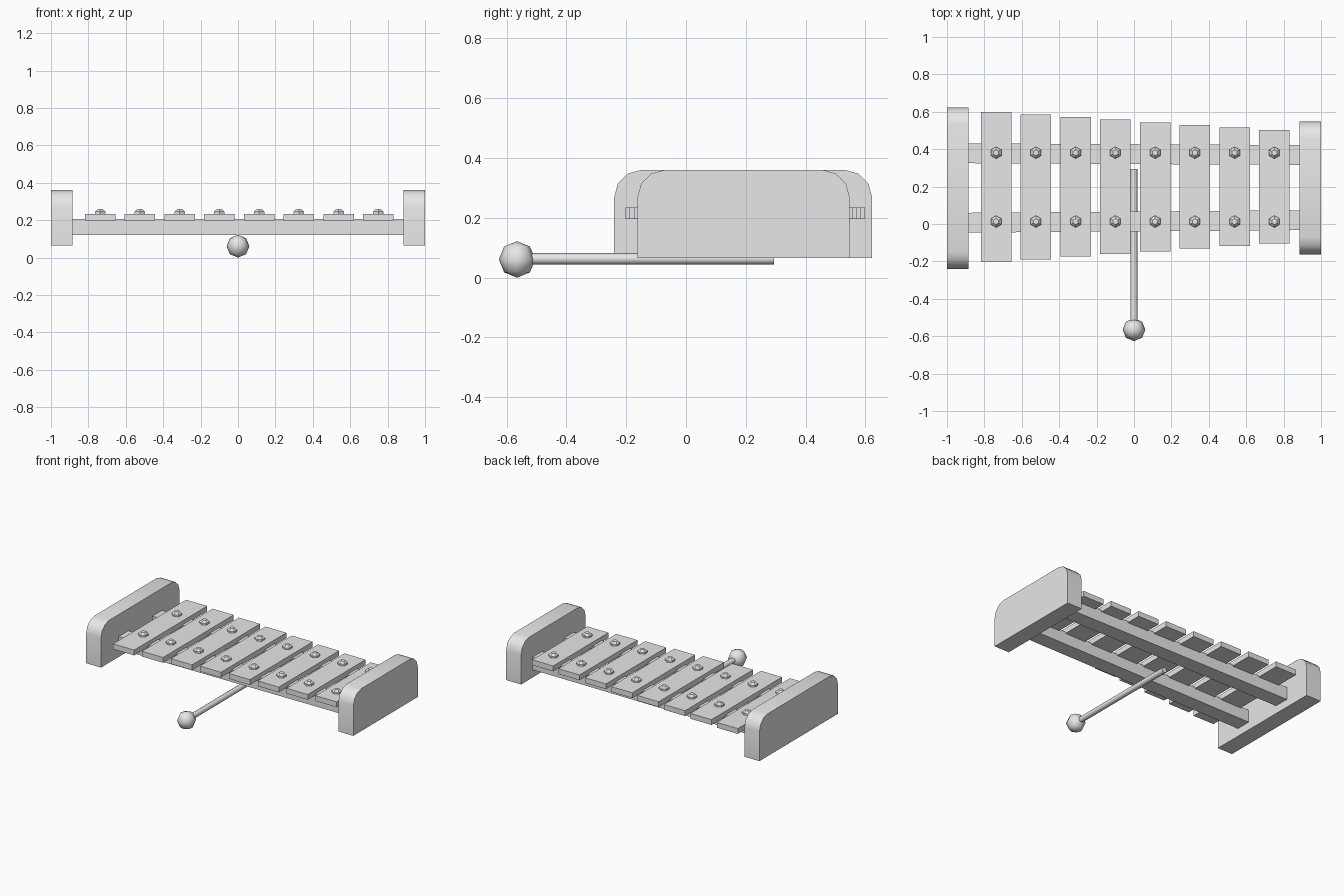
import bpy, bmesh, math
from mathutils import Matrix, Vector

cube = bpy.data.objects.get("Cube")
if cube:
    bpy.data.objects.remove(cube, do_unlink=True)

grey = bpy.data.materials.new("plain grey")
grey.use_nodes = True
grey.diffuse_color = (0.8, 0.8, 0.8, 1)
grey.node_tree.nodes["Principled BSDF"].inputs["Base Color"].default_value = (0.8, 0.8, 0.8, 1)


def finish(name, bm, angle=None):
    """Turn a bmesh into a named object, smooth below the given angle."""
    bmesh.ops.recalc_face_normals(bm, faces=bm.faces)
    mesh = bpy.data.meshes.new(name)
    bm.to_mesh(mesh)
    bm.free()
    mesh.materials.append(grey)
    obj = bpy.data.objects.new(name, mesh)
    bpy.context.scene.collection.objects.link(obj)
    if angle:
        bpy.ops.object.select_all(action='DESELECT')
        obj.select_set(True)
        bpy.context.view_layer.objects.active = obj
        bpy.ops.object.shade_smooth_by_angle(angle=math.radians(angle))
    return obj


def prism(name, outline, depth, angle=None):
    """Extrude a closed outline of points along a vector."""
    bm = bmesh.new()
    face = bm.faces.new([bm.verts.new(p) for p in outline])
    new = bmesh.ops.extrude_face_region(bm, geom=[face])["geom"]
    bmesh.ops.translate(bm, vec=depth,
                        verts=[v for v in new if isinstance(v, bmesh.types.BMVert)])
    return finish(name, bm, angle)


def end_plate(name, x, y0, y1):
    """Upright board with two rounded top corners."""
    low, high, r = 0.065, 0.36, 0.09
    pts = [(x, y0, low), (x, y1, low)]
    for cy, start in ((y1 - r, 0), (y0 + r, 90)):
        for step in range(4):
            a = math.radians(start + 30 * step)
            pts.append((x, cy + r * math.cos(a), high - r + r * math.sin(a)))
    prism(name, pts, Vector((0.115, 0, 0)), 31)


def rail(name, y_left, y_right):
    """Slightly slanted support beam between the end plates."""
    x, h, z = 0.89, 0.053, 0.12
    pts = [(-x, y_left - h, z), (x, y_right - h, z),
           (x, y_right + h, z), (-x, y_left + h, z)]
    prism(name, pts, Vector((0, 0, 0.087)))


# Frame
end_plate("large_end_plate", -1, -0.24, 0.622)
end_plate("small_end_plate", 0.885, -0.162, 0.547)
rail("front_rail", 0.007, 0.02)
rail("back_rail", 0.378, 0.369)

# Sounding bars, shorter towards the small end, each with two screws
for i in range(8):
    t = i / 7
    x = -0.737 + 0.2125 * i
    y0, y1 = -0.203 + 0.099 * t, 0.599 - 0.097 * t
    w = 0.081
    prism(f"bar_{i + 1}", [(x - w, y0, 0.197), (x + w, y0, 0.197),
                           (x + w, y1, 0.197), (x - w, y1, 0.197)],
          Vector((0, 0, 0.037)))
    for side, y in (("front", 0.013), ("back", 0.381)):
        bm = bmesh.new()
        for z, height, r1, r2 in ((0.229, 0.016, 0.032, 0.032),
                                  (0.245, 0.014, 0.032, 0.016)):
            bmesh.ops.create_cone(bm, cap_ends=True, segments=6, radius1=r1,
                                  radius2=r2, depth=height,
                                  matrix=Matrix.Translation((x, y, z + height / 2)))
        finish(f"{side}_screw_{i + 1}", bm)

# Mallet lying under the frame
bm = bmesh.new()
bmesh.ops.create_cone(bm, cap_ends=True, segments=8, radius1=0.019, radius2=0.019,
                      depth=0.83, matrix=Matrix.Translation((0, -0.12, 0.063))
                      @ Matrix.Rotation(math.pi / 2, 4, 'X'))
finish("mallet_stick", bm, 50)
bm = bmesh.new()
bmesh.ops.create_uvsphere(bm, u_segments=8, v_segments=4, radius=0.061,
                          matrix=Matrix.Translation((0, -0.565, 0.061)))
finish("mallet_head", bm, 50)
